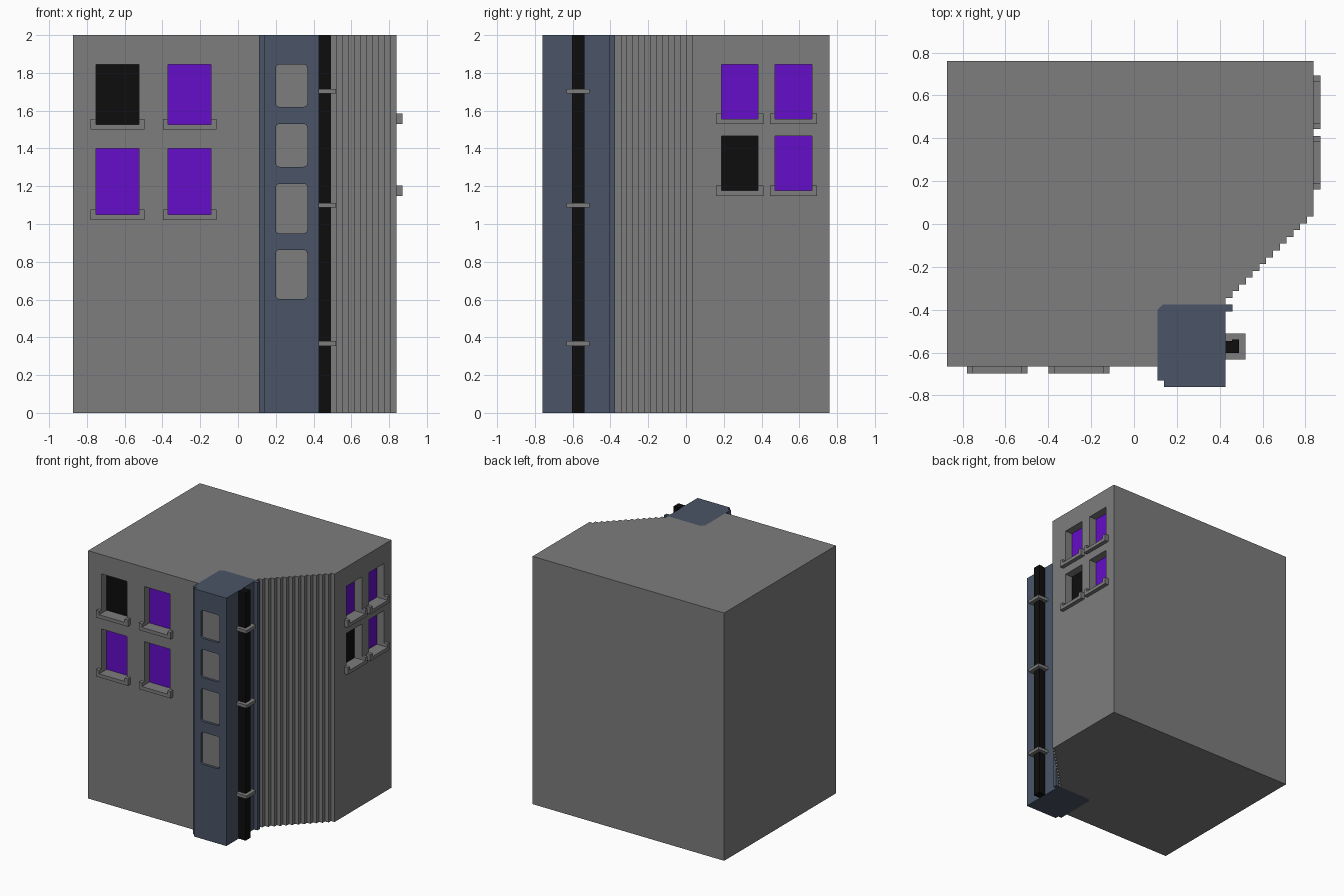
import bpy, bmesh, math

if "Cube" in bpy.data.objects:
    bpy.data.objects.remove(bpy.data.objects["Cube"])


def material(name, rgb):
    m = bpy.data.materials.new(name)
    m.diffuse_color = (*rgb, 1)
    m.use_nodes = True
    m.node_tree.nodes["Principled BSDF"].inputs["Base Color"].default_value = m.diffuse_color
    return m


GREY = material("concrete grey", (0.205, 0.205, 0.21))
BLUE = material("slate blue", (0.069, 0.091, 0.135))
PURPLE = material("lit purple glass", (0.130, 0.004, 0.58))
BLACK = material("black", (0.004, 0.004, 0.004))


def prism(name, pts, depth, place, mat):
    """Extrude a 2D outline; place(u, v, w) maps it into the model."""
    bm = bmesh.new()
    a = [bm.verts.new(place(u, v, 0)) for u, v in pts]
    b = [bm.verts.new(place(u, v, depth)) for u, v in pts]
    bm.faces.new(a)
    bm.faces.new(b)
    for i in range(len(pts)):
        j = (i + 1) % len(pts)
        bm.faces.new((a[i], a[j], b[j], b[i]))
    bmesh.ops.recalc_face_normals(bm, faces=bm.faces)
    me = bpy.data.meshes.new(name)
    bm.to_mesh(me)
    bm.free()
    me.materials.append(mat)
    ob = bpy.data.objects.new(name, me)
    bpy.context.collection.objects.link(ob)
    return ob


def rect(u0, u1, v0, v1):
    return [(u0, v0), (u1, v0), (u1, v1), (u0, v1)]


def rounded(u0, u1, v0, v1, r, n=4):
    pts = []
    corners = ((u1 - r, v1 - r), (u0 + r, v1 - r), (u0 + r, v0 + r), (u1 - r, v0 + r))
    for k, (cu, cv) in enumerate(corners):
        for i in range(n + 1):
            t = math.pi / 2 * (k + i / n)
            pts.append((cu + r * math.cos(t), cv + r * math.sin(t)))
    return pts


def carve(target, cutter):
    mod = target.modifiers.new("opening", 'BOOLEAN')
    mod.operation = 'DIFFERENCE'
    mod.solver = 'EXACT'
    mod.object = cutter
    bpy.context.view_layer.objects.active = target
    bpy.ops.object.modifier_apply(modifier=mod.name)
    bpy.data.objects.remove(cutter)


# Placements: plan is (x, y) going up; wall placements have w pointing outwards
def plan(z):
    return lambda u, v, w: (u, v, z + w)


def front(y):
    return lambda u, v, w: (u, y - w, v)


def right(x):
    return lambda u, v, w: (x + w, u, v)


# Main block with the sawtooth diagonal corner
outline = [(-0.873, 0.76), (-0.873, -0.665), (0.11, -0.665), (0.11, -0.40),
           (0.135, -0.376), (0.428, -0.376)]
STEP = (0.838 - 0.428) / 13
for k in range(13):
    y = 0.035 - (12 - k) * 0.0317
    outline += [(0.428 + k * STEP, y), (0.428 + (k + 1) * STEP, y)]
outline.append((0.838, 0.76))
building = prism("building_block", outline, 2, plan(0), GREY)

# Blue corner tower
tower = prism("corner_tower", [(0.11, -0.40), (0.135, -0.376), (0.459, -0.376), (0.459, -0.408),
                               (0.428, -0.408), (0.428, -0.76), (0.14, -0.76), (0.14, -0.73),
                               (0.11, -0.73)], 2, plan(0), BLUE)

# Recessed rounded panels up the tower
for i, (z0, z1) in enumerate(((0.603, 0.863), (0.95, 1.213), (1.303, 1.53), (1.62, 1.845))):
    shape = rounded(0.2, 0.367, z0, z1, 0.02)
    carve(tower, prism("cutter", shape, 0.1, front(-0.735), BLUE))
    prism(f"tower_panel_{i}", shape, 0.005, front(-0.735), GREY)


# Recessed window with a U-shaped sill
def window(name, wall, face, u0, u1, z0, z1, glass):
    sign = -1 if wall is front else 1
    back = face - sign * 0.07
    carve(building, prism("cutter", rect(u0, u1, z0, z1), 0.2, wall(back), GREY))
    prism(name + "_glass", rect(u0, u1, z0, z1), 0.006, wall(back), glass)
    e = 0.028
    sill = [(u0 - e, z0 - e), (u1 + e, z0 - e), (u1 + e, z0 + e), (u1, z0 + e),
            (u1, z0), (u0, z0), (u0, z0 + e), (u0 - e, z0 + e)]
    prism(name + "_sill", sill, 0.032, wall(face), GREY)


for r, (z0, z1) in enumerate(((1.05, 1.40), (1.527, 1.845))):
    for c, u0 in enumerate((-0.752, -0.37)):
        window(f"front_window_{r}{c}", front, -0.665, u0, u0 + 0.228, z0, z1,
               BLACK if (r, c) == (1, 0) else PURPLE)
for r, (z0, z1) in enumerate(((1.177, 1.465), (1.557, 1.845))):
    for c, u0 in enumerate((0.188, 0.472)):
        window(f"side_window_{r}{c}", right, 0.838, u0, u0 + 0.194, z0, z1,
               BLACK if (r, c) == (0, 0) else PURPLE)

# Black drainpipe and its brackets on the tower's right side
prism("drainpipe", [(0.428, -0.603), (0.49, -0.603), (0.49, -0.538), (0.457, -0.538),
                    (0.457, -0.545), (0.428, -0.545)], 2, plan(0), BLACK)
for i, z in enumerate((0.355, 1.087, 1.69)):
    prism(f"pipe_bracket_{i}", rect(0.428, 0.52, -0.633, -0.511), 0.025, plan(z), GREY)
